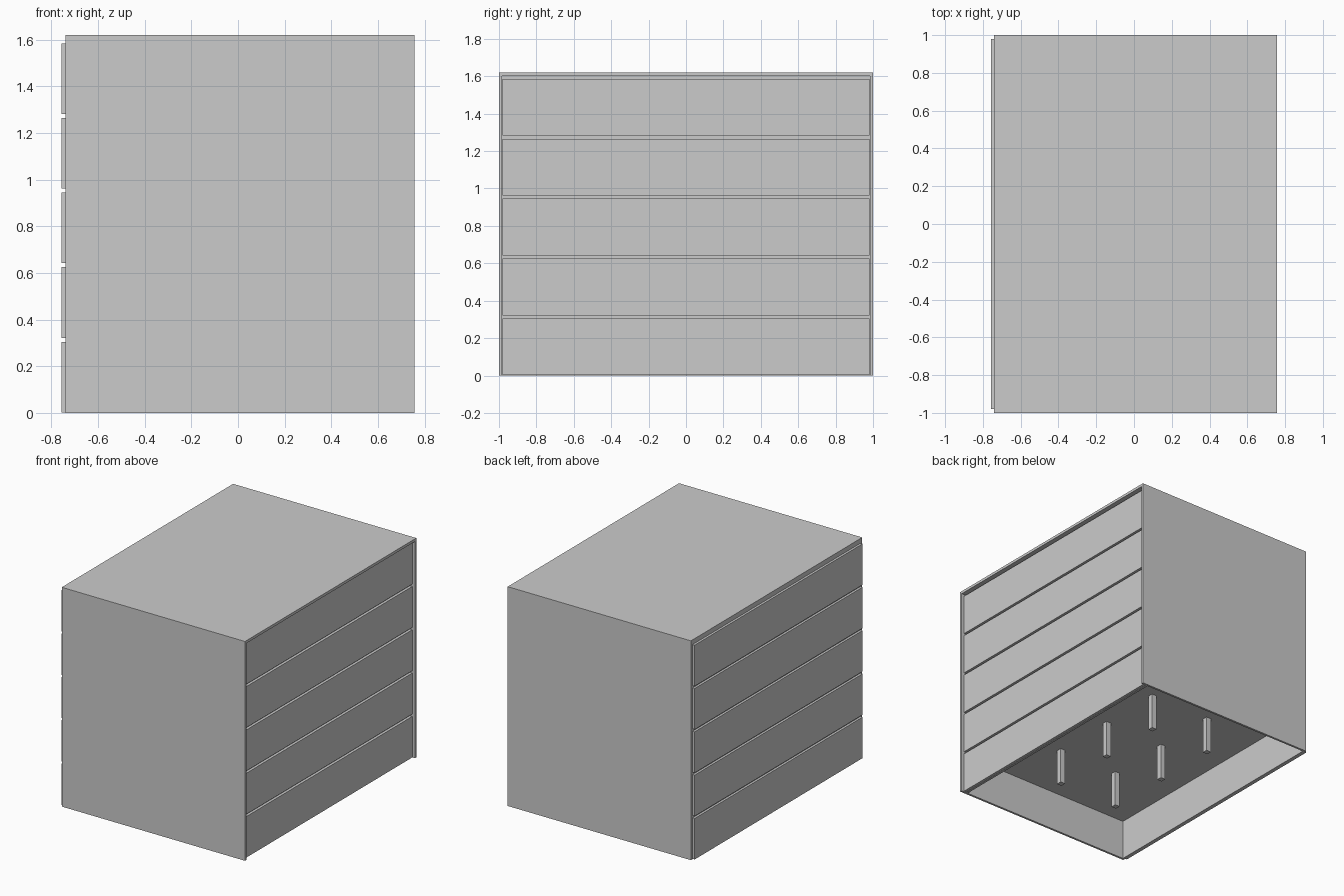
import bpy

if "Cube" in bpy.data.objects:
    bpy.data.objects.remove(bpy.data.objects["Cube"])

grey = bpy.data.materials.new("light_grey")
grey.diffuse_color = (0.6, 0.6, 0.6, 1)
grey.use_nodes = True
grey.node_tree.nodes["Principled BSDF"].inputs["Base Color"].default_value = grey.diffuse_color


def box(name, x, y, z):
    """Axis-aligned box from (min, max) ranges."""
    bpy.ops.mesh.primitive_cube_add(
        size=1, location=[(a + b) / 2 for a, b in (x, y, z)])
    ob = bpy.context.object
    ob.name = name
    ob.scale = [b - a for a, b in (x, y, z)]
    bpy.ops.object.transform_apply(location=False, rotation=False, scale=True)
    ob.data.materials.append(grey)
    return ob


L, R = -0.74, 0.757      # carcass extent in x
W, T, H = 1.0, 0.016, 1.62
INNER = W - T

# Carcass: end walls, top, left panel and recessed right panel
for side, name in ((-1, "front_wall"), (1, "back_wall")):
    box(name, (L, R), sorted((side * INNER, side * W)), (0, H))
box("top_panel", (L, R), (-INNER, INNER), (H - 0.02, H))
box("left_panel", (L, L + T), (-INNER, INNER), (0, H - 0.02))
box("right_panel", (0.702, 0.718), (-INNER, INNER), (0, H - 0.02))

# Raised base floor and its six support posts
box("base_floor", (L + T, 0.702), (-INNER, INNER), (0.30, 0.32))
for x in (-0.25, 0.25):
    for y in (-0.5, 0, 0.5):
        box("support_post", (x - 0.02, x + 0.02), (y - 0.02, y + 0.02), (0.03, 0.30))

# Five drawer fronts on each long side
for i in range(5):
    z = (0.002 + i * 0.32, 0.305 + i * 0.32)
    box("left_drawer_front", (-0.757, L), (-0.98, 0.98), z)
    box("right_drawer_front", (0.718, 0.738), (-0.98, 0.98), z)
